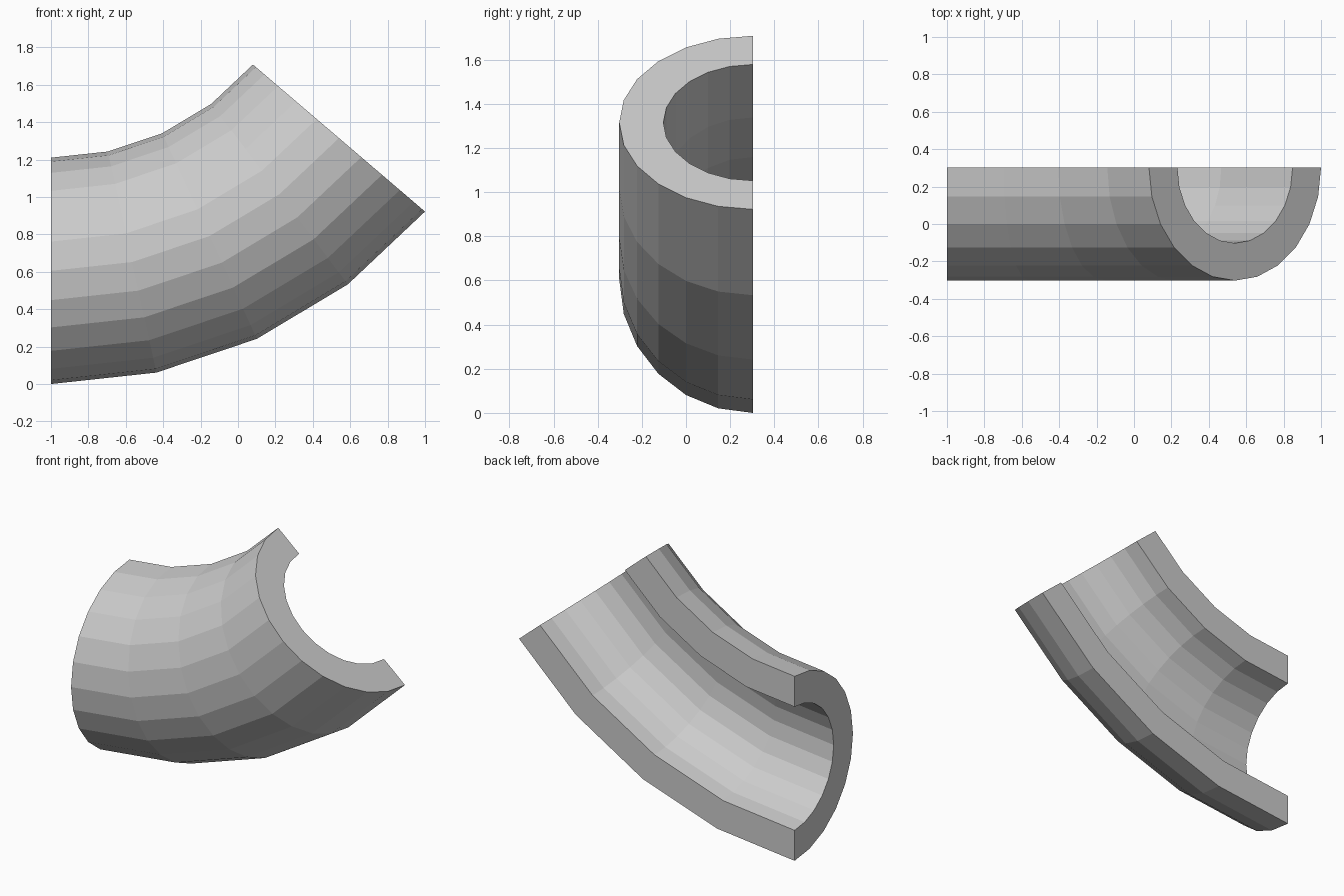
import bpy, bmesh
from math import sin, cos, pi, radians

if "Cube" in bpy.data.objects:
    bpy.data.objects.remove(bpy.data.objects["Cube"])

OUTER, INNER = 0.605, 0.405      # pipe radii
SIDES, STEPS = 12, 4             # facets round the half pipe, bend segments
BEND = radians(49.5)
BEND_R = 2.0 / sin(BEND)         # radius of the outside of the bend


def half_circle(r):
    # (y, height) points from the bottom lip round the front to the top lip
    return [(OUTER / 2 - r * sin(pi * i / SIDES), OUTER - r * cos(pi * i / SIDES))
            for i in range(SIDES + 1)]


# C-shaped cross-section swept round the bend
profile = half_circle(OUTER) + half_circle(INNER)[::-1]
bm = bmesh.new()
rings = []
for s in range(STEPS + 1):
    a = BEND * s / STEPS
    rings.append([bm.verts.new((-1 + (BEND_R - h) * sin(a), y,
                                BEND_R - (BEND_R - h) * cos(a)))
                  for y, h in profile])

n = len(profile)
for r0, r1 in zip(rings, rings[1:]):
    for i in range(n):
        j = (i + 1) % n
        bm.faces.new((r0[i], r0[j], r1[j], r1[i]))

# End caps, one quad per wall facet
for ring in (rings[0], rings[-1]):
    for i in range(SIDES):
        bm.faces.new((ring[i], ring[i + 1], ring[n - 2 - i], ring[n - 1 - i]))

bmesh.ops.recalc_face_normals(bm, faces=bm.faces)
mesh = bpy.data.meshes.new("half_pipe_bend")
bm.to_mesh(mesh)
bm.free()
bpy.context.collection.objects.link(bpy.data.objects.new("half_pipe_bend", mesh))
